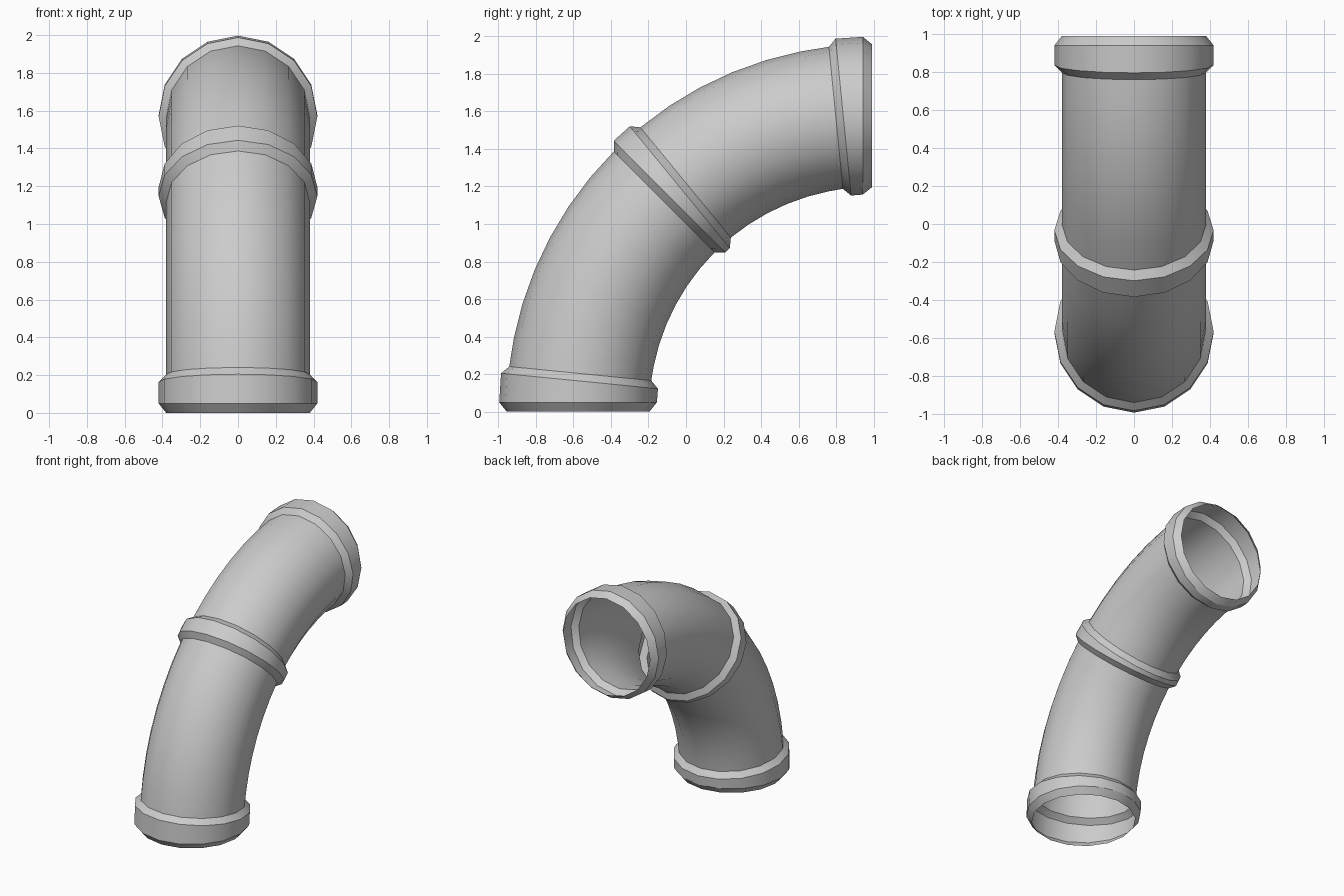
import bpy, bmesh, math
from mathutils import Vector

if "Cube" in bpy.data.objects:
    bpy.data.objects.remove(bpy.data.objects["Cube"])

SIDES = 16
CENTRE = Vector((0, 0.992, 0.01))   # bend centre
BEND = 1.567                        # bend radius
TUBE, COLLAR = 0.38, 0.42           # cross-section radii
STEP = 90 / 16


def ring(bm, angle, shift, radius):
    """Circle of vertices square to the bend, slid along its tangent."""
    a = math.radians(angle)
    out = Vector((0, -math.cos(a), math.sin(a)))
    tangent = Vector((0, math.sin(a), math.cos(a)))
    mid = CENTRE + out * BEND + tangent * shift
    verts = []
    for j in range(SIDES):
        t = 2 * math.pi * j / SIDES
        verts.append(bm.verts.new(mid + (Vector((1, 0, 0)) * math.cos(t) + out * math.sin(t)) * radius))
    return verts


# bottom collar
stations = [(0, -0.01, TUBE), (0, 0.04, COLLAR), (STEP, 0, COLLAR), (STEP, 0.04, TUBE)]
# lower bend
stations += [(k * STEP, 0, TUBE) for k in range(2, 9)]
# middle collar
stations += [(8 * STEP, 0.04, COLLAR), (9 * STEP, -0.04, COLLAR)]
# upper bend
stations += [(k * STEP, 0, TUBE) for k in range(9, 15)]
# end collar
stations += [(15 * STEP, -0.04, TUBE), (15 * STEP, 0, COLLAR), (90, -0.05, COLLAR), (90, 0, TUBE)]

# open-ended pipe shell
bm = bmesh.new()
rings = [ring(bm, *s) for s in stations]
for r0, r1 in zip(rings, rings[1:]):
    for j in range(SIDES):
        k = (j + 1) % SIDES
        bm.faces.new((r0[j], r1[j], r1[k], r0[k]))
mesh = bpy.data.meshes.new("pipe_elbow")
bm.to_mesh(mesh)
bm.free()
pipe = bpy.data.objects.new("pipe_elbow", mesh)
bpy.context.collection.objects.link(pipe)

# smooth walls, crisp collar edges
bpy.context.view_layer.objects.active = pipe
pipe.select_set(True)
bpy.ops.object.shade_smooth_by_angle(angle=math.radians(30))
